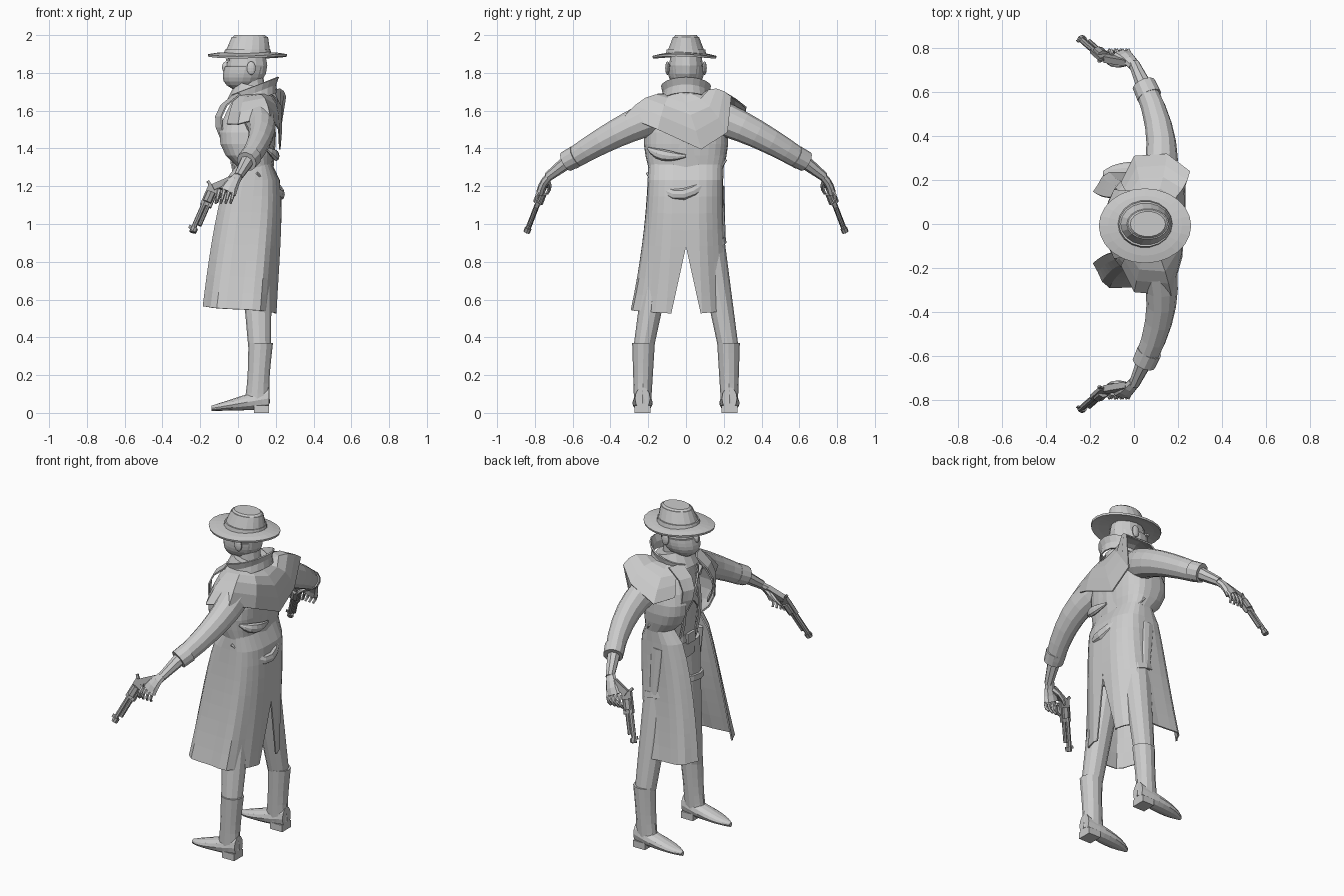
import bpy, bmesh
from math import sin, cos, pi, tau, radians, copysign
from mathutils import Vector, Matrix

cube = bpy.data.objects.get("Cube")
if cube:
    bpy.data.objects.remove(cube)


def material(name, shade):
    mat = bpy.data.materials.new(name)
    color = (shade, shade, shade, 1)
    mat.diffuse_color = color
    mat.use_nodes = True
    mat.node_tree.nodes["Principled BSDF"].inputs["Base Color"].default_value = color
    return mat


cloth = material("light grey", .6)
steel = material("gun grey", .36)
X, Y, Z = Vector((1, 0, 0)), Vector((0, 1, 0)), Vector((0, 0, 1))


def mix(start, end, f):
    return start + (end - start) * f


def steps(count):
    return [i / count for i in range(count + 1)]


def bend(start, middle, end, count=6):
    """Points of a smooth arc between two ends, pulled toward the middle."""
    a, b, c = Vector(start), Vector(middle), Vector(end)
    return [mix(mix(a, b, f), mix(b, c, f), f) for f in steps(count)]


def finish(name, bm, mat=cloth, both=False, thick=0):
    bmesh.ops.recalc_face_normals(bm, faces=bm.faces)
    mesh = bpy.data.meshes.new(name)
    bm.to_mesh(mesh)
    bm.free()
    mesh.materials.append(mat)
    ob = bpy.data.objects.new(name, mesh)
    bpy.context.collection.objects.link(ob)
    if both:
        ob.modifiers.new("other side", "MIRROR").use_axis = (False, True, False)
    if thick:
        ob.modifiers.new("thickness", "SOLIDIFY").thickness = thick


def sheet(name, rows, both=False, thick=.008):
    bm = bmesh.new()
    grid = [[bm.verts.new(point) for point in row] for row in rows]
    for low, high in zip(grid, grid[1:]):
        for k in range(len(low) - 1):
            bm.faces.new((low[k], low[k + 1], high[k + 1], high[k]))
    finish(name, bm, both=both, thick=thick)


def tube(name, path, radii, both=False, axis=None, ref=X, sides=12):
    """Loft of ellipses along a path; radii(f) gives the radius along ref and across it."""
    bm, rings = bmesh.new(), []
    last = len(path) - 1
    for i, point in enumerate(path):
        along = axis or (path[min(i + 1, last)] - path[max(i - 1, 0)]).normalized()
        u = (ref - along * ref.dot(along)).normalized()
        w = along.cross(u)
        ru, rw = radii(i / last)
        rings.append([bm.verts.new(point + u * ru * cos(a * tau) + w * rw * sin(a * tau))
                      for a in steps(sides)[:-1]])
    for low, high in zip(rings, rings[1:]):
        for k in range(sides):
            bm.faces.new((low[k - 1], low[k], high[k], high[k - 1]))
    bm.faces.new(rings[0])
    bm.faces.new(rings[-1])
    finish(name, bm, both=both)


def taper(start, end, flat=1):
    return lambda f: (mix(start, end, f), mix(start, end, f) * flat)


def line(start, end, count=6):
    return [mix(Vector(start), Vector(end), f) for f in steps(count)]


def ball(name, place, size, both=False):
    bm = bmesh.new()
    matrix = Matrix.Translation(place) @ Matrix.Diagonal((*size, 1))
    bmesh.ops.create_uvsphere(bm, u_segments=14, v_segments=8, radius=1, matrix=matrix)
    finish(name, bm, both=both)


def box(name, place, size, both=False):
    bm = bmesh.new()
    bmesh.ops.create_cube(bm, size=1, matrix=Matrix.Translation(place) @ Matrix.Diagonal((*size, 1)))
    finish(name, bm, both=both)


# Hat: wavy brim, tapered crown with a dent, and a band
sheet("hat_brim", [[(.05 + .21 * r * cos(a * tau), .17 * r * sin(a * tau) - .008,
                     1.91 - .016 * r ** 3 + .006 * r * cos(2 * a * tau + .6))
                    for a in steps(24)] for r in (.5, .8, 1)], thick=.012)
tube("hat_crown", line((.05, 0, 1.9), (.063, 0, 1.99)),
     lambda f: (.122 - .026 * f, .105 - .035 * f), axis=Z, sides=18)
tube("hat_top", line((.063, 0, 1.985), (.063, 0, 2), 1), taper(.096, .08, .72), axis=Z, sides=18)
tube("hat_band", line((.05, 0, 1.9), (.052, 0, 1.925), 1), taper(.126, .12, .86), axis=Z, sides=18)

# Head with a cloth over the lower face
ball("head", (.048, 0, 1.84), (.11, .09, .12))
ball("nose", (-.065, 0, 1.83), (.02, .016, .03))
ball("ear", (.07, .098, 1.825), (.024, .012, .036), both=True)
box("eyebrow", (-.054, .035, 1.868), (.02, .04, .012), both=True)
tube("neck", line((.08, 0, 1.6), (.07, 0, 1.78), 2), taper(.07, .065), axis=Z)
tube("face_cloth", line((.04, 0, 1.835), (.015, 0, 1.715)),
     lambda f: (.112 * (1 - .6 * f ** 4), .097 * (1 - .6 * f ** 3)), axis=Z, sides=16)

# Shirt with belt, crossed straps and suspenders
tube("shirt", line((.08, 0, 1.1), (.08, 0, 1.7), 8),
     lambda f: ((.1 + .025 * sin(pi * f * f)) * (1 - .4 * f ** 6),
                (.15 + .04 * sin(pi * f * f)) * (1 - .5 * f ** 6)), axis=Z, sides=16)
tube("belt", line((.08, 0, 1.2), (.08, 0, 1.245), 1), taper(.112, .11, 1.44), axis=Z, sides=16)
box("belt_buckle", (-.032, 0, 1.222), (.015, .07, .06))
sheet("chest_strap", [[(.2 * (f - .5) ** 2 - .053, mix(.12, -.13, f), mix(1.6, 1.34, f) + edge)
                       for edge in (-.025, .025)] for f in steps(6)], both=True)
sheet("suspender", [[(-.022 - .025 * sin(pi * f), y, mix(1.24, 1.58, f))
                     for y in (.06, .085)] for f in steps(4)], both=True)
tube("scarf", line((.07, 0, 1.63), (.085, 0, 1.73), 2), taper(.13, .096, 1.08),
     axis=Vector((.25, 0, 1)).normalized(), sides=16)

# Collar: raised at the nape, dropping to an open front
turns = [radians(mix(-155, 155, f)) for f in steps(18)]
sheet("collar", [[(.075 + r * cos(a) + h / 9, r * sin(a), 1.645 + h + .05 * cos(a)) for a in turns]
                 for h, r in ((0, .125), (.045, .115), (.085, .125))])

# Shoulder cape with a hem that points down the back
hem = [(-.06, .19, 1.54), (0, .31, 1.53), (.15, .32, 1.62), (.255, .24, 1.675), (.225, .22, 1.485),
       (.225, .08, 1.395), (.22, -.15, 1.5), (.17, -.325, 1.575), (0, -.31, 1.53), (-.06, -.19, 1.53)]
cape = []
for f in steps(4):
    row = []
    for i, point in enumerate(hem):
        a = radians(mix(140, -140, i / (len(hem) - 1)))
        neck = Vector((.08 + .1 * cos(a), .11 * sin(a), 1.69))
        swell = Vector((.03 * max(cos(a), 0), 0, .035)) * sin(f * pi)
        row.append(mix(neck, Vector(point), f) + swell)
    cape.append(row)
sheet("shoulder_cape", cape)


def coat_row(s, z, back, front, width, hang=0):
    """One row of a half coat, from the spine round to the open front edge."""
    depth = (back - front) / 1.905
    row = []
    for f in steps(12):
        a = radians(150 * f)
        ripple = 1 + .035 * hang * sin(a * 7)
        x = back - depth + depth * ripple * copysign(abs(cos(a)) ** .7, cos(a))
        y = max(width * ripple * sin(a) ** .7, (.88 - z) * .22)
        row.append((x, s * y, z + .04 * f * hang))
    return row


# Long coat: halves meet down the spine and part at the back vent
for s in (1, -1):
    sheet("coat_body", [coat_row(s, mix(1.3, 1.67, f), .18 + .025 * sin(pi * f) - .02 * f,
                                 -.09 * sin(pi * f ** .8) - .02 * f,
                                 .2 + .03 * sin(pi * f) - .07 * f ** 3) for f in steps(6)])
    sheet("coat_skirt", [coat_row(s, mix(1.32, .525, f), .18 + .02 * f + .045 * sin(pi * f ** .5),
                                  -.19 * f ** .5, .2 + .07 * f * f - s * .027 * f, f)
                         for f in steps(9)])
sheet("lapel", [[(-.02 - .085 * sin(pi * f ** .8) - .04 * f + .03 * w, .06 + .07 * f + w * (.09 - .05 * f),
                  mix(1.69, 1.39, f)) for w in steps(2)] for f in steps(5)], both=True)


# Cloth folds hanging across the back
def fold(f):
    return .006 + .012 * sin(pi * f), .008 + .022 * sin(pi * f)


tube("low_fold", bend((.1, -.205, 1.27), (.36, -.03, 1.01), (.1, .21, 1.34), 8), fold, sides=8)
tube("high_fold", bend((.15, -.2, 1.4), (.22, -.14, 1.35), (.2, 0, 1.36)), fold, sides=8)

# Arms: sleeve, cuff, bare wrist and hand
tube("sleeve", bend((.1, .16, 1.57), (.17, .36, 1.5), (.055, .61, 1.34)), taper(.085, .05, 1.1), both=True)
tube("cuff", line((.07, .58, 1.36), (.045, .635, 1.33), 1), taper(.058, .055), both=True)
tube("forearm", line((.05, .62, 1.335), (0, .73, 1.25), 2), taper(.038, .025), both=True, sides=8)
tube("palm", bend((0, .72, 1.255), (-.03, .76, 1.22), (-.055, .77, 1.17), 3),
     lambda f: (.026 + .022 * f, .022), both=True, sides=8)
for k in range(4):
    x = -.02 - .026 * k
    tube("finger", bend((x, .77, 1.18), (x - .01, .81, 1.14), (x - .02, .775, 1.11), 3),
         taper(.012, .007), both=True, sides=6)
tube("thumb", bend((-.03, .735, 1.225), (-.09, .71, 1.2), (-.12, .735, 1.16), 3),
     taper(.016, .008), both=True, sides=6)

# Revolver, laid out along its barrel and then turned to hang from the hand
grip, muzzle = Vector((-.115, .74, 1.225)), Vector((-.237, .848, .945))
along = (muzzle - grip).normalized()
sight = -(X - along * X.dot(along)).normalized()
aim = Matrix((sight, along.cross(sight), along)).transposed().to_4x4()
aim.translation = grip
gun = bmesh.new()


def rod(x, z, radius, length):
    bmesh.ops.create_cone(gun, cap_ends=True, segments=8, radius1=radius, radius2=radius,
                          depth=length, matrix=aim @ Matrix.Translation((x, 0, z)))


def block(x, z, size, tilt=0):
    bmesh.ops.create_cube(gun, size=1, matrix=aim @ Matrix.Translation((x, 0, z))
                          @ Matrix.Rotation(tilt, 4, "Y") @ Matrix.Diagonal((*size, 1)))


rod(.012, .22, .014, .19)        # barrel
rod(-.012, .2, .011, .13)        # ejector rod
rod(0, .1, .027, .06)            # cylinder
rod(.006, .3, .018, .025)        # muzzle ring
block(0, .09, (.06, .02, .12))   # frame
block(-.035, 0, (.035, .03, .11), .75)    # grip
block(.028, .025, (.035, .01, .014), .6)  # hammer
block(-.05, .08, (.008, .012, .055))      # trigger guard
block(.03, .29, (.016, .006, .018))       # front sight
finish("revolver", gun, steel, both=True)

# Legs, boots and thigh holsters
tube("trouser_leg", line((.08, .08, 1.18), (.115, .225, .34), 7), taper(.1, .06, .9), both=True, axis=Z)
tube("boot_shaft", line((.12, .225, .37), (.1, .23, .05)),
     lambda f: (mix(.065, .05, f) + .02 * f ** 4, mix(.06, .045, f)), both=True, axis=Z)
tube("boot_foot", [Vector((mix(.165, -.14, f), .23, .012 + mix(.065, .012, f))) for f in steps(8)],
     lambda f: ((.04 + .014 * sin(pi * f)) * (1 - .7 * f ** 8), mix(.06, .014, f)),
     both=True, axis=X, ref=Y)
box("boot_heel", (.125, .23, .02), (.08, .085, .04), both=True)
tube("thigh_strap", line((.085, .12, .9), (.085, .115, .935), 1), taper(.105, .105, .9), both=True,
     axis=Vector((.2, 0, 1)).normalized())
tube("holster", line((.06, .185, 1.2), (.08, .2, .9), 2), taper(.045, .025, .4), both=True, sides=8)
